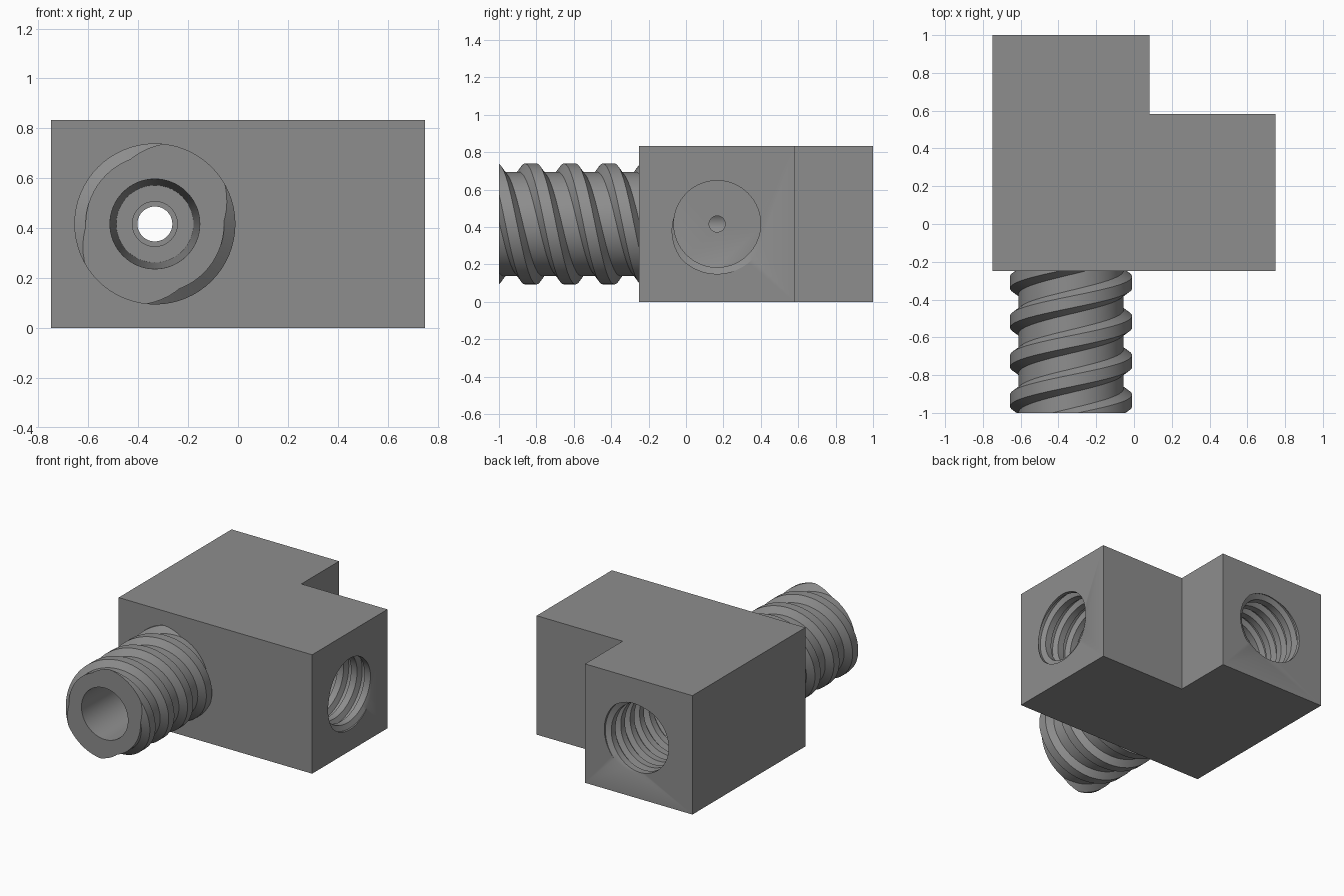
import bpy, bmesh, math
from mathutils import Matrix, Vector

if "Cube" in bpy.data.objects:
    bpy.data.objects.remove(bpy.data.objects["Cube"])

CX, CY, CZ = -1 / 3, 1 / 6, 5 / 12      # stud axis x, side port axis y, axis height
SEG = 64

metal = bpy.data.materials.new("grey metal")
metal.diffuse_color = (0.27, 0.27, 0.27, 1)
metal.use_nodes = True
metal.node_tree.nodes["Principled BSDF"].inputs["Base Color"].default_value = metal.diffuse_color


def finish(bm, name, matrix=Matrix()):
    bmesh.ops.recalc_face_normals(bm, faces=bm.faces)
    bm.transform(matrix)
    mesh = bpy.data.meshes.new(name)
    bm.to_mesh(mesh)
    bm.free()
    mesh.materials.append(metal)
    obj = bpy.data.objects.new(name, mesh)
    bpy.context.collection.objects.link(obj)
    return obj


def threaded_rod(name, root, crest, pitch, starts, z0, lo, hi, matrix, base_w, crest_w):
    """Solid rod along local z with a right-handed trapezoid thread."""
    bm = bmesh.new()
    shape = [(-base_w / 2, root), (-crest_w / 2, crest), (crest_w / 2, crest), (base_w / 2, root)]
    first = math.floor((lo - z0) / pitch) - starts - 2
    last = math.ceil((hi - z0) / pitch) + starts + 2
    cols = []
    for i in range(SEG):
        a = math.tau * i / SEG
        shift = z0 + starts * pitch * i / SEG
        cols.append([bm.verts.new((r * math.cos(a), r * math.sin(a), shift + pitch * (k + d)))
                     for k in range(first, last) for d, r in shape])
    for i in range(SEG):
        a, b = cols[i], cols[(i + 1) % SEG]
        off = 4 * starts if i == SEG - 1 else 0     # the seam joins one lead further on
        for j in range(len(a) - 1 - off):
            bm.faces.new((a[j], b[j + off], b[j + off + 1], a[j + 1]))
    # trim both ends flat and cap them
    for z, n in ((lo, -1), (hi, 1)):
        geom = bm.verts[:] + bm.edges[:] + bm.faces[:]
        bmesh.ops.bisect_plane(bm, geom=geom, plane_co=(0, 0, z), plane_no=(0, 0, n),
                               clear_outer=True)
        rim = [e for e in bm.edges if e.is_boundary
               and all(abs(v.co.z - z) < 1e-5 for v in e.verts)]
        bmesh.ops.edgeloop_fill(bm, edges=rim)
    return finish(bm, name, matrix)


def lathe(name, profile, matrix):
    """Solid of revolution around local z from (radius, z) points."""
    bm = bmesh.new()
    rings = [[bm.verts.new((r * math.cos(math.tau * i / SEG), r * math.sin(math.tau * i / SEG), z))
              for i in range(SEG)] for r, z in profile]
    for a, b in zip(rings, rings[1:]):
        for i in range(SEG):
            j = (i + 1) % SEG
            bm.faces.new((a[i], a[j], b[j], b[i]))
    bm.faces.new(rings[0])
    bm.faces.new(rings[-1])
    return finish(bm, name, matrix)


def combine(target, tool, operation):
    mod = target.modifiers.new(operation, 'BOOLEAN')
    mod.operation, mod.object, mod.solver = operation, tool, 'EXACT'
    bpy.context.view_layer.objects.active = target
    bpy.ops.object.modifier_apply(modifier=mod.name)
    bpy.data.objects.remove(tool)


# L-shaped block
bm = bmesh.new()
outline = [(-.75, -.25), (.75, -.25), (.75, .583), (.083, .583), (.083, 1), (-.75, 1)]
face = bm.faces.new([bm.verts.new((x, y, 0)) for x, y in outline])
top = bmesh.ops.extrude_face_region(bm, geom=[face])["geom"]
bmesh.ops.translate(bm, vec=Vector((0, 0, 5 / 6)),
                    verts=[v for v in top if isinstance(v, bmesh.types.BMVert)])
fitting = finish(bm, "elbow_fitting")

# axes: local z points out of each opening
to_front = Matrix.Translation((CX, 0, CZ)) @ Matrix.Rotation(math.pi / 2, 4, 'X')
to_back = Matrix.Translation((CX, 0, CZ)) @ Matrix.Rotation(-math.pi / 2, 4, 'X')
to_right = Matrix.Translation((0, CY, CZ)) @ Matrix.Rotation(math.pi / 2, 4, 'Y')

# two-start threaded stud on the front
P = 5 / 24
combine(fitting, threaded_rod("stud", .278, .323, P, 2, .726, .2, 1, to_front, .6, .3), 'UNION')

# threaded ports on the right and back
for name, depth, end, m in (("right_port", .2, .75, to_right), ("back_port", .45, 1, to_back)):
    combine(fitting, threaded_rod(name, .232, .267, P / 2, 1, end, depth, end + .05, m, .55, .25),
            'DIFFERENCE')

# tapered stud bore stepping down to the back port
bore = [(.181, -1.03), (.155, 0), (.09, 0), (.09, .12), (.07, .12), (.07, .5)]
combine(fitting, lathe("bore", bore, to_back), 'DIFFERENCE')

# narrow channel from the right port to the bore
combine(fitting, lathe("side_channel", [(.043, CX), (.043, .25)], to_right), 'DIFFERENCE')

# smooth round walls, crisp thread edges
bpy.ops.object.select_all(action='DESELECT')
fitting.select_set(True)
bpy.context.view_layer.objects.active = fitting
bpy.ops.object.shade_smooth_by_angle(angle=math.radians(25))
